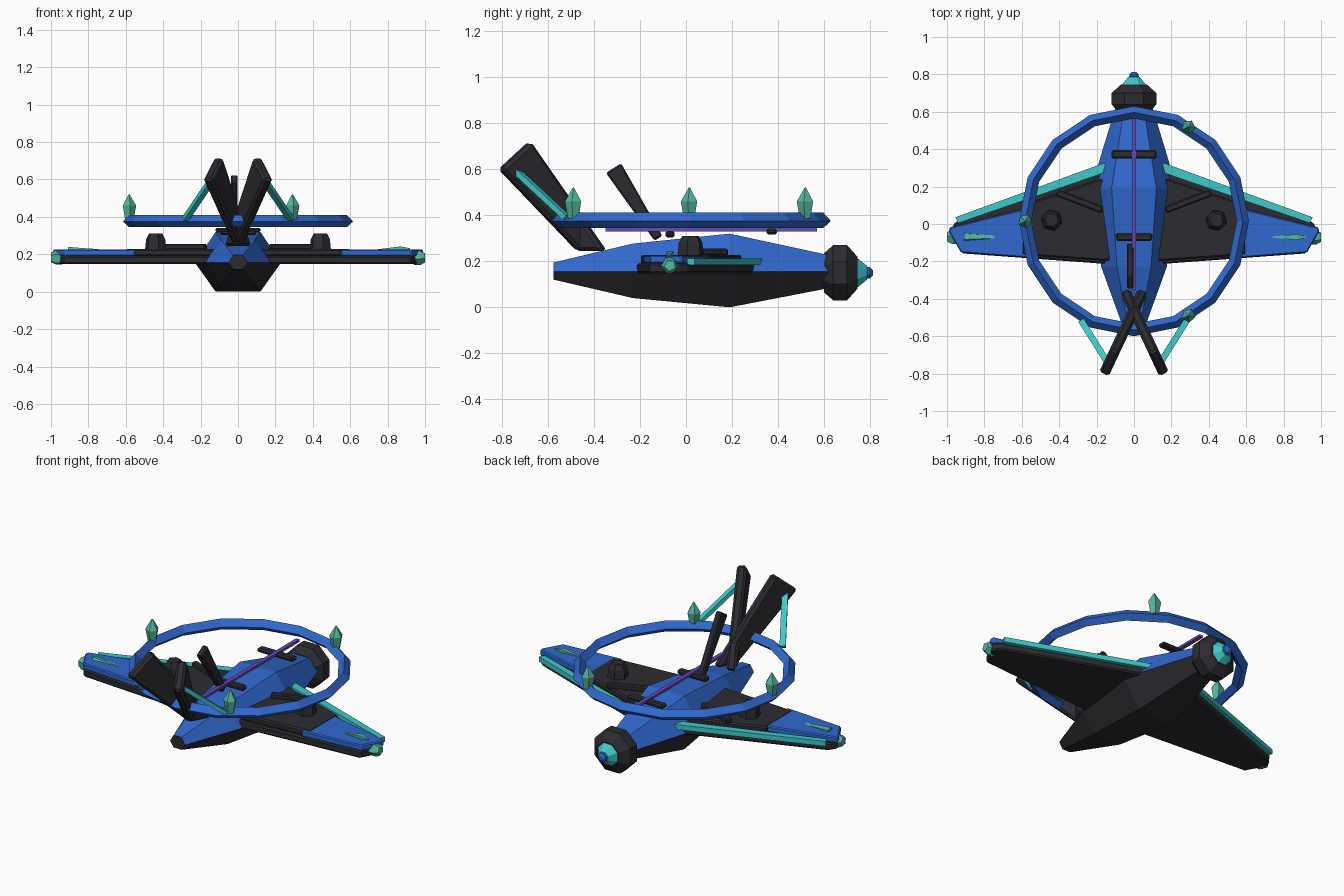
import bpy, bmesh
from math import pi, cos, sin
from mathutils import Vector

cube = bpy.data.objects.get("Cube")
if cube:
    bpy.data.objects.remove(cube)


def material(name, rgb):
    m = bpy.data.materials.new(name)
    m.use_nodes = True
    m.diffuse_color = (*rgb, 1)
    m.node_tree.nodes["Principled BSDF"].inputs["Base Color"].default_value = (*rgb, 1)
    return m


blue = material("blue", (0.03, 0.14, 0.62))
dark = material("charcoal", (0.025, 0.025, 0.031))
cyan = material("cyan", (0.05, 0.58, 0.58))
green = material("crystal_green", (0.09, 0.47, 0.35))
purple = material("purple", (0.13, 0.07, 0.50))


def loft(name, rings, mats, rule=None, bevel=0, closed=False):
    """Skin a list of equal-length rings; cap the ends unless closed."""
    bm = bmesh.new()
    vs = [[bm.verts.new(p) for p in r] for r in rings]
    n = len(rings[0])
    pairs = list(zip(vs, vs[1:]))
    if closed:
        pairs.append((vs[-1], vs[0]))
    else:
        bm.faces.new(vs[0])
        bm.faces.new(vs[-1])
    for a, b in pairs:
        for i in range(n):
            j = (i + 1) % n
            bm.faces.new((a[i], a[j], b[j], b[i]))
    bmesh.ops.recalc_face_normals(bm, faces=bm.faces)
    if rule:
        for f in bm.faces:
            f.material_index = rule(f.calc_center_median())
    me = bpy.data.meshes.new(name)
    bm.to_mesh(me)
    bm.free()
    for m in mats:
        me.materials.append(m)
    ob = bpy.data.objects.new(name, me)
    bpy.context.scene.collection.objects.link(ob)
    if bevel:
        b = ob.modifiers.new("edge_bevel", "BEVEL")
        b.width = bevel
        b.segments = 1
    return ob


def slab(name, outline, z0, z1, mat, bevel=0):
    return loft(name, [[(x, y, z) for x, y in outline] for z in (z0, z1)], [mat], bevel=bevel)


def turned(name, origin, axis, profile, sides, mats, turn=0.0, rule=None):
    """Faceted solid of (distance, radius) rings along an axis."""
    axis = Vector(axis).normalized()
    u = axis.orthogonal().normalized()
    w = axis.cross(u)
    rings = []
    for d, r in profile:
        c = Vector(origin) + axis * d
        angles = [turn + 2 * pi * i / sides for i in range(sides)]
        rings.append([c + u * r * cos(a) + w * r * sin(a) for a in angles])
    return loft(name, rings, mats, rule)


def beam(name, a, b, width, height, mat, bevel=0, up=(0, 0, 1)):
    """Box between two points; width and height may taper as (start, end)."""
    a, b = Vector(a), Vector(b)
    side = (b - a).cross(Vector(up)).normalized()
    top = side.cross(b - a).normalized()
    rings = []
    for p, k in ((a, 0), (b, 1)):
        s, t = side * width[k] / 2, top * height[k] / 2
        rings.append([p + s + t, p - s + t, p - s - t, p + s - t])
    return loft(name, rings, [mat], bevel=bevel)


# Fuselage: hexagonal hull, blue above and charcoal below
MID = 0.155
stations = [(-0.575, 0.05, 0.12, 0.195), (-0.23, 0.175, 0.04, 0.277),
            (0.19, 0.23, 0.0, 0.32), (0.62, 0.10, 0.083, 0.227)]
hull = []
for y, w, lo, hi in stations:
    t = w * 0.52
    hull.append([(w, y, MID), (t, y, hi), (-t, y, hi), (-w, y, MID), (-t, y, lo), (t, y, lo)])
loft("fuselage", hull, [blue, dark],
     lambda c: 1 if c.z < MID or c.y < -0.57 else 0)

# Nose collar, cone and tip
k = 1 / cos(pi / 8)
turned("nose_collar", (0, 0, 0.15), (0, 1, 0),
       [(0.60, 0.085 * k), (0.64, 0.12 * k), (0.70, 0.12 * k), (0.745, 0.07 * k)], 8, [dark], pi / 8)
turned("nose_cone", (0, 0, 0.15), (0, 1, 0),
       [(0.74, 0.068 * k), (0.787, 0.03 * k)], 8, [cyan], pi / 8)
turned("nose_tip", (0, 0, 0.15), (0, 1, 0),
       [(0.775, 0.02), (0.788, 0.028), (0.80, 0.026), (0.813, 0.012)], 8, [blue], pi / 8)

# Halo ring with a diamond section
RY, RR, RZ, RT = 0.015, 0.582, 0.378, 0.033
halo = []
for i in range(16):
    a = 2 * pi * i / 16
    halo.append([((RR + dr) * cos(a), RY + (RR + dr) * sin(a), RZ + dz)
                 for dr, dz in ((RT, -0.003), (0, RT), (-RT, -0.003), (0, -RT))])
loft("halo_ring", halo, [blue], closed=True)

# Crystals standing on the ring
for i, a in enumerate((pi / 3, pi, -pi / 3)):
    turned(f"ring_crystal_{i + 1}", (RR * cos(a), RY + RR * sin(a), 0), (0, 0, 1),
           [(0.385, 0.024), (0.46, 0.038), (0.52, 0.003)], 5, [green], 0.3)

# Spine rod and its cross mounts
beam("spine_rod", (0, -0.35, 0.337), (0, 0.57, 0.337), (0.024,) * 2, (0.014,) * 2, purple)
beam("rear_mount", (-0.097, -0.07, 0.317), (0.097, -0.07, 0.317), (0.04,) * 2, (0.028,) * 2, dark, 0.008)
beam("front_mount", (-0.12, 0.372, 0.329), (0.12, 0.372, 0.329), (0.046,) * 2, (0.025,) * 2, dark, 0.008)

# Small upright fin
beam("small_fin", (-0.02, -0.12, 0.30), (-0.02, -0.315, 0.605),
     (0.036, 0.036), (0.04, 0.078), dark, 0.007)

# Wings and everything mirrored left to right
for s, tag in ((1, "left"), (-1, "right")):
    def flip(pts):
        return [(s * p[0], *p[1:]) for p in pts]

    slab(f"{tag}_wing", flip([(0.12, 0.30), (0.17, 0.30), (0.955, 0.01), (0.985, -0.035),
                              (0.92, -0.157), (0.17, -0.212), (0.12, -0.21)]), 0.147, 0.192, dark, 0.008)
    slab(f"{tag}_wing_inner_panel", flip([(0.12, 0.24), (0.18, 0.24), (0.60, 0.10),
                                          (0.60, -0.165), (0.17, -0.195), (0.12, -0.195)]),
         0.19, 0.228, dark, 0.008)
    slab(f"{tag}_wing_tip_panel", flip([(0.55, 0.09), (0.985, -0.018), (0.99, -0.04),
                                        (0.925, -0.153), (0.55, -0.182)]), 0.19, 0.226, blue, 0.006)
    slab(f"{tag}_leading_strip", flip([(0.155, 0.328), (0.955, 0.036), (0.94, 0.005), (0.155, 0.275)]),
         0.183, 0.213, cyan)
    turned(f"{tag}_tip_crystal", (s * 0.94, -0.07, 0.182), (s, 0, 0),
           [(0, 0.04), (0.035, 0.04), (0.06, 0.026)], 5, [green])

    # Engine hub and its arm
    turned(f"{tag}_hub", (s * 0.44, 0.02, 0.215), (0, 0, 1),
           [(0, 0.06), (0.065, 0.053), (0.095, 0.037)], 6, [dark])
    beam(f"{tag}_hub_arm", (s * 0.17, 0.075, 0.24), (s * 0.41, 0.168, 0.24),
         (0.035, 0.035), (0.03, 0.03), dark, 0.006)

    # Crossed tail fin: a blade in a skewed upright plane
    profile = [(-0.81, 0.60), (-0.68, 0.72), (-0.35, 0.245), (-0.47, 0.245)]
    n = Vector((1, -s * 0.47, 0)).normalized() * 0.028
    mid = [Vector((s * -(y + 0.46) * 0.47, y, z)) for y, z in profile]
    n = Vector((1, s * 0.47, 0)).normalized() * 0.028
    loft(f"{tag}_tail_fin", [[p - n for p in mid], [p + n for p in mid]], [dark], bevel=0.014)

    # Strut from ring to tail fin
    beam(f"{tag}_tail_strut", (s * 0.28, -0.52, 0.39), (s * 0.145, -0.735, 0.59),
         (0.034, 0.034), (0.024, 0.024), cyan)

# Crystal shards set on the wing tips
turned("left_wing_shard", (0.72, -0.07, 0.222), (1, 0, 0.03),
       [(0, 0.002), (0.15, 0.022), (0.20, 0.006)], 4, [green])
turned("right_wing_shard", (-0.91, -0.07, 0.215), (1, 0, 0),
       [(0, 0.028), (0.05, 0.023), (0.165, 0.014)], 5, [green])
